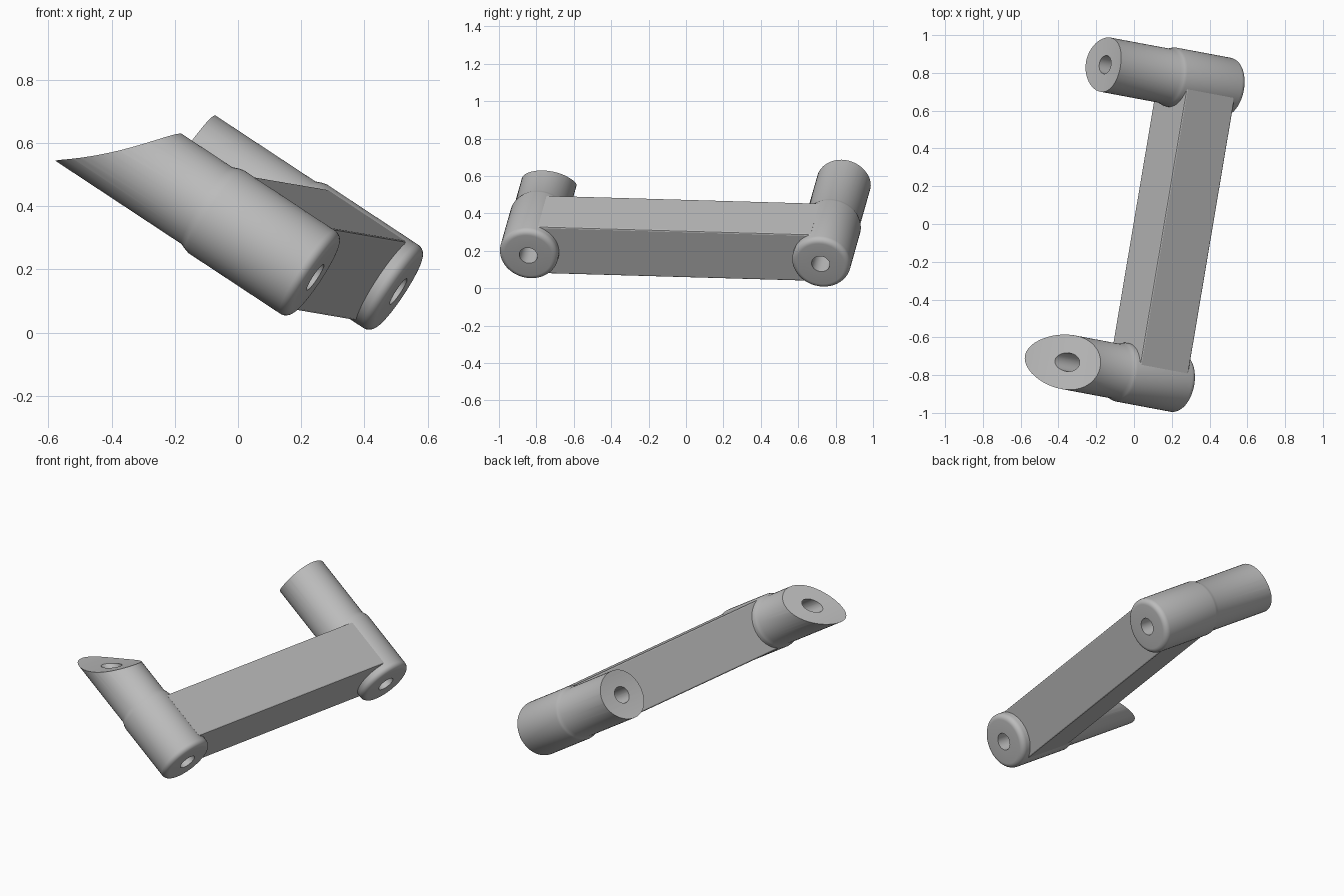
import bpy, bmesh, math
from mathutils import Vector, Matrix

old = bpy.data.objects.get("Cube")
if old:
    bpy.data.objects.remove(old)

grey = bpy.data.materials.new("plain grey")
grey.use_nodes = True
COLOUR = (0.5, 0.5, 0.5, 1)
grey.diffuse_color = COLOUR
grey.node_tree.nodes["Principled BSDF"].inputs["Base Color"].default_value = COLOUR

# Frame shared by all parts: u runs along the bar, d along the posts
FRONT = Vector((0.245, -0.843, 0.175))
BACK = Vector((0.508, 0.72, 0.13))
u = (BACK - FRONT).normalized()
d = Vector((-0.824, 0.157, 0.544))
d = (d - u * d.dot(u)).normalized()
v = u.cross(d)
FRAME = Matrix((u, -v, d)).transposed().to_4x4()

R_SLEEVE, R_POST, R_BORE = 0.158, 0.146, 0.049
ROUND = 0.03


def finish(name, bm, matrix):
    bmesh.ops.recalc_face_normals(bm, faces=bm.faces)
    mesh = bpy.data.meshes.new(name)
    bm.to_mesh(mesh)
    bm.free()
    obj = bpy.data.objects.new(name, mesh)
    bpy.context.collection.objects.link(obj)
    obj.matrix_world = matrix
    mesh.materials.append(grey)
    return obj


def select(obj):
    bpy.ops.object.select_all(action='DESELECT')
    obj.select_set(True)
    bpy.context.view_layer.objects.active = obj


def make_post(name, base, reach, normal, cut_radius):
    # Turned tube: rounded lower rim, thick sleeve, slim upper part, bore
    profile = [(R_BORE, 0)]
    for i in range(7):
        a = math.pi / 2 * i / 6
        profile.append((R_SLEEVE - ROUND * (1 - math.sin(a)),
                        ROUND * (1 - math.cos(a))))
    profile += [(R_SLEEVE, 0.38), (R_SLEEVE - 0.004, 0.395),
                (R_POST, 0.415), (R_POST, reach + 0.33), (R_BORE, reach + 0.33)]
    bm = bmesh.new()
    verts = [bm.verts.new((r, 0, z)) for r, z in profile]
    edges = [bm.edges.new((a, b)) for a, b in zip(verts, verts[1:] + verts[:1])]
    bmesh.ops.spin(bm, geom=verts + edges, cent=(0, 0, 0), axis=(0, 0, 1),
                   angle=math.tau, steps=48)
    bmesh.ops.remove_doubles(bm, verts=bm.verts, dist=0.0001)
    post = finish(name, bm, Matrix.Translation(base) @ FRAME)

    # Hollow end cut, scooped by a wide drum lying across the post
    n = normal.normalized()
    axis = (u - n * u.dot(n)).normalized()
    turn = Matrix((n, axis.cross(n), axis)).transposed().to_4x4()
    bm = bmesh.new()
    bmesh.ops.create_cone(bm, cap_ends=True, segments=180, radius1=cut_radius,
                          radius2=cut_radius, depth=1.2)
    centre = base + d * reach + n * cut_radius
    drum = finish(name + "_cutter", bm, Matrix.Translation(centre) @ turn)
    drum.hide_render = True
    bpy.context.view_layer.update()
    cut = post.modifiers.new("end cut", 'BOOLEAN')
    cut.operation = 'DIFFERENCE'
    cut.solver = 'EXACT'
    cut.object = drum
    select(post)
    bpy.ops.object.modifier_apply(modifier=cut.name)
    bpy.data.objects.remove(drum)
    bpy.ops.object.shade_smooth_by_angle(angle=math.radians(32))
    return post


make_post("front_post", FRONT, 0.722, Vector((-0.23, 0.1, 1)), 0.9)
make_post("back_post", BACK, 0.8, d + v * 0.1, 0.8)

# Flat connecting bar, its ends buried in the sleeve walls
GAP = 0.053
LOW, HIGH, HALF = 0.055, 0.365, 0.149
length = (BACK - FRONT).length
bm = bmesh.new()
bmesh.ops.create_cube(bm, size=1)
bmesh.ops.scale(bm, vec=(length - 2 * GAP, 2 * HALF, HIGH - LOW), verts=bm.verts)
long_edges = [e for e in bm.edges
              if abs(e.verts[0].co.x - e.verts[1].co.x) > 0.5]
bmesh.ops.bevel(bm, geom=long_edges, offset=0.008, segments=2, profile=0.5,
                affect='EDGES')
middle = (FRONT + BACK) / 2 + d * (LOW + HIGH) / 2
bar = finish("connecting_bar", bm, Matrix.Translation(middle) @ FRAME)
